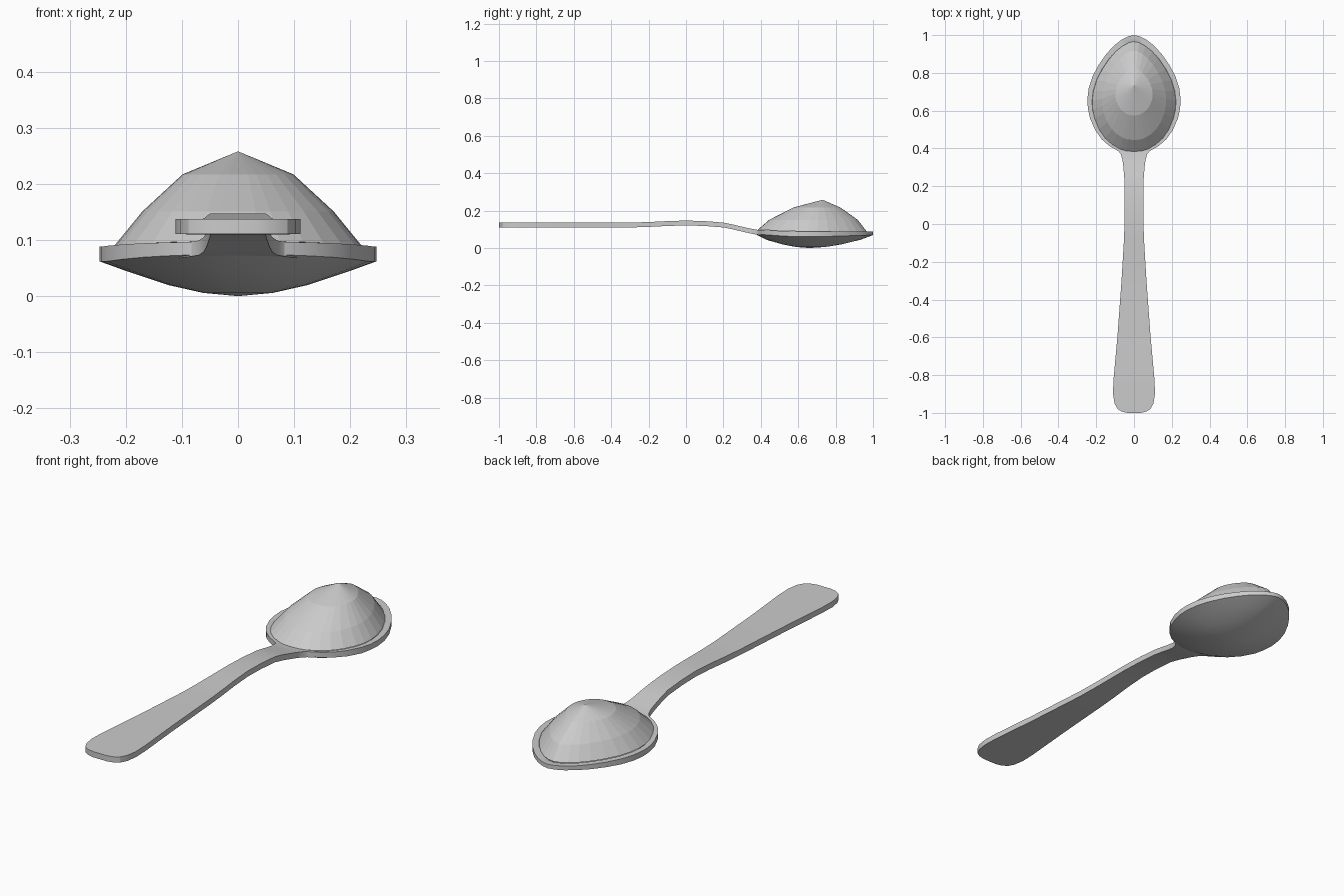
import bpy, bmesh

if "Cube" in bpy.data.objects:
    bpy.data.objects.remove(bpy.data.objects["Cube"])

# Egg-shaped bowl outline: (position from handle end 0 to tip 1, half width)
EGG = [(0, 0), (0.004, .045), (.022, .083), (.065, .13), (.12, .17), (.2, .206),
       (.3, .233), (.38, .244), (.46, .247), (.55, .24), (.65, .22), (.75, .187),
       (.84, .147), (.91, .107), (.96, .067), (.99, .03), (1, 0)]
LOOP = EGG + [(t, -w) for t, w in EGG[-2:0:-1]]


def ring(bm, sx, y0, y1, z):
    """One egg-shaped loop; z is a function of y."""
    out = []
    for t, w in LOOP:
        y = y0 + t * (y1 - y0)
        out.append(bm.verts.new((w * sx, y, z(y))))
    return out


def bridge(bm, a, b):
    n = len(a)
    for i in range(n):
        j = (i + 1) % n
        bm.faces.new((a[i], a[j], b[j], b[i]))


def fan(bm, loop, co):
    tip = bm.verts.new(co)
    for i in range(len(loop)):
        bm.faces.new((loop[i], loop[(i + 1) % len(loop)], tip))


def finish(bm, name, smooth):
    bmesh.ops.recalc_face_normals(bm, faces=bm.faces)
    mesh = bpy.data.meshes.new(name)
    bm.to_mesh(mesh)
    bm.free()
    ob = bpy.data.objects.new(name, mesh)
    bpy.context.collection.objects.link(ob)
    if smooth:
        bpy.ops.object.select_all(action='DESELECT')
        ob.select_set(True)
        bpy.context.view_layer.objects.active = ob
        bpy.ops.object.shade_smooth_by_angle(angle=0.5)
    return ob


def rim_top(y):
    return .088 + max(0, .6 - y) * .04


def rim_low(y):
    return .062 + max(0, .55 - y) * .07 + max(0, y - .75) * .03


# Bowl: concave inside, flat rim, vertical edge, rounded underside
bm = bmesh.new()
loops = []
for s, f in [(.25, .1), (.5, .32), (.8, .72)]:
    loops.append(ring(bm, s, .66 - .288 * s, .66 + .34 * s, lambda y: .026 + f * .06))
loops.append(ring(bm, .9, .383, .968, rim_top))
loops.append(ring(bm, 1, .372, 1, rim_top))
loops.append(ring(bm, 1, .372, 1, rim_low))
for s, f in [(.8, .7), (.5, .31), (.25, .09)]:
    loops.append(ring(bm, s, .66 - .288 * s, .66 + .34 * s, lambda y: f * .063))
for a, b in zip(loops, loops[1:]):
    bridge(bm, a, b)
fan(bm, loops[0], (0, .66, .026))
fan(bm, loops[-1], (0, .66, 0))
finish(bm, "spoon_bowl", True)

# Handle: flat strip swept along its arch, (y, half width, top height)
STATIONS = [(-1, .035, .137), (-.993, .065, .137), (-.978, .088, .137),
            (-.95, .103, .137), (-.9, .111, .137), (-.83, .109, .137),
            (-.6, .088, .136), (-.3, .066, .136), (-.2, .06, .139),
            (-.1, .054, .144), (0, .05, .147), (.1, .049, .144), (.2, .049, .136),
            (.25, .052, .126), (.3, .056, .114), (.34, .061, .105),
            (.37, .07, .099), (.385, .082, .097), (.405, .105, .094)]
bm = bmesh.new()
sections = []
for y, w, z in STATIONS:
    sections.append([bm.verts.new(p) for p in
                     ((-w, y, z), (w, y, z), (w, y, z - .026), (-w, y, z - .026))])
for a, b in zip(sections, sections[1:]):
    bridge(bm, a, b)
bm.faces.new(sections[0])
bm.faces.new(sections[-1])
finish(bm, "spoon_handle", True)

# Heap: faceted mound rising to a point
bm = bmesh.new()
loops = [ring(bm, .895, .384, .966, lambda y: rim_top(y) + .001),
         ring(bm, .69, .445, .918, lambda y: .151),
         ring(bm, .40, .575, .825, lambda y: .217)]
for a, b in zip(loops, loops[1:]):
    bridge(bm, a, b)
fan(bm, loops[-1], (0, .73, .258))
bm.faces.new(loops[0])
finish(bm, "heaped_contents", False)
